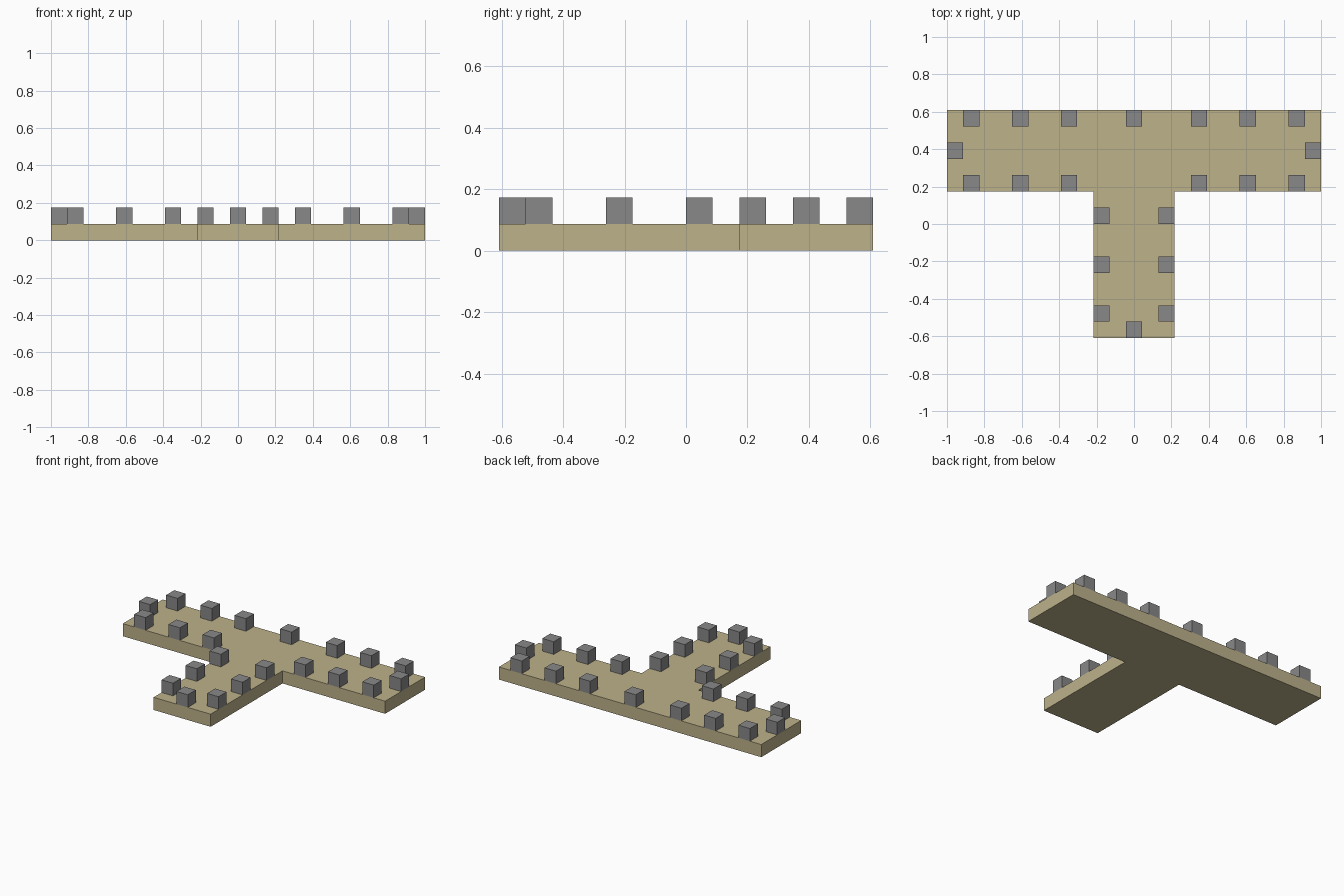
import bpy
import bmesh
from mathutils import Matrix, Vector

cube = bpy.data.objects.get("Cube")
if cube:
    bpy.data.objects.remove(cube, do_unlink=True)

U = 2 / 23  # block size; the deck is 23 blocks long


def material(name, rgb):
    mat = bpy.data.materials.new(name)
    mat.use_nodes = True
    mat.diffuse_color = (*rgb, 1)
    mat.node_tree.nodes["Principled BSDF"].inputs["Base Color"].default_value = (*rgb, 1)
    return mat


def add_object(name, bm, mat):
    bmesh.ops.recalc_face_normals(bm, faces=bm.faces)
    mesh = bpy.data.meshes.new(name)
    bm.to_mesh(mesh)
    bm.free()
    mesh.materials.append(mat)
    obj = bpy.data.objects.new(name, mesh)
    bpy.context.collection.objects.link(obj)


def block(name, x, y):
    bm = bmesh.new()
    bmesh.ops.create_cube(bm, size=U, matrix=Matrix.Translation((x * U, y * U, 1.5 * U)))
    add_object(name, bm, stone)


sand = material("sand", (0.51, 0.445, 0.258))
stone = material("grey stone", (0.246, 0.246, 0.246))

# T-shaped deck: half outline mirrored, then extruded one block high
half = [(2.5, -7), (2.5, 2), (11.5, 2), (11.5, 7)]
outline = half + [(-x, y) for x, y in reversed(half)]
bm = bmesh.new()
base = bm.faces.new([bm.verts.new((x * U, y * U, 0)) for x, y in outline])
top = bmesh.ops.extrude_face_region(bm, geom=[base], use_keep_orig=True)
bmesh.ops.translate(bm, vec=Vector((0, 0, U)),
                    verts=[v for v in top["geom"] if isinstance(v, bmesh.types.BMVert)])
add_object("deck", bm, sand)

# Edge blocks, mirrored left and right
for side, s in (("left", 1), ("right", -1)):
    for i, x in enumerate((4, 7, 10), 1):
        block(f"{side}_back_block_{i}", s * x, 6.5)
        block(f"{side}_front_block_{i}", s * x, 2.5)
    block(f"{side}_end_block", s * 11, 4.5)
    for i, y in enumerate((0.5, -2.5, -5.5), 1):
        block(f"{side}_stem_block_{i}", s * 2, y)

# Centre blocks
block("centre_back_block", 0, 6.5)
block("centre_front_block", 0, -6.5)
